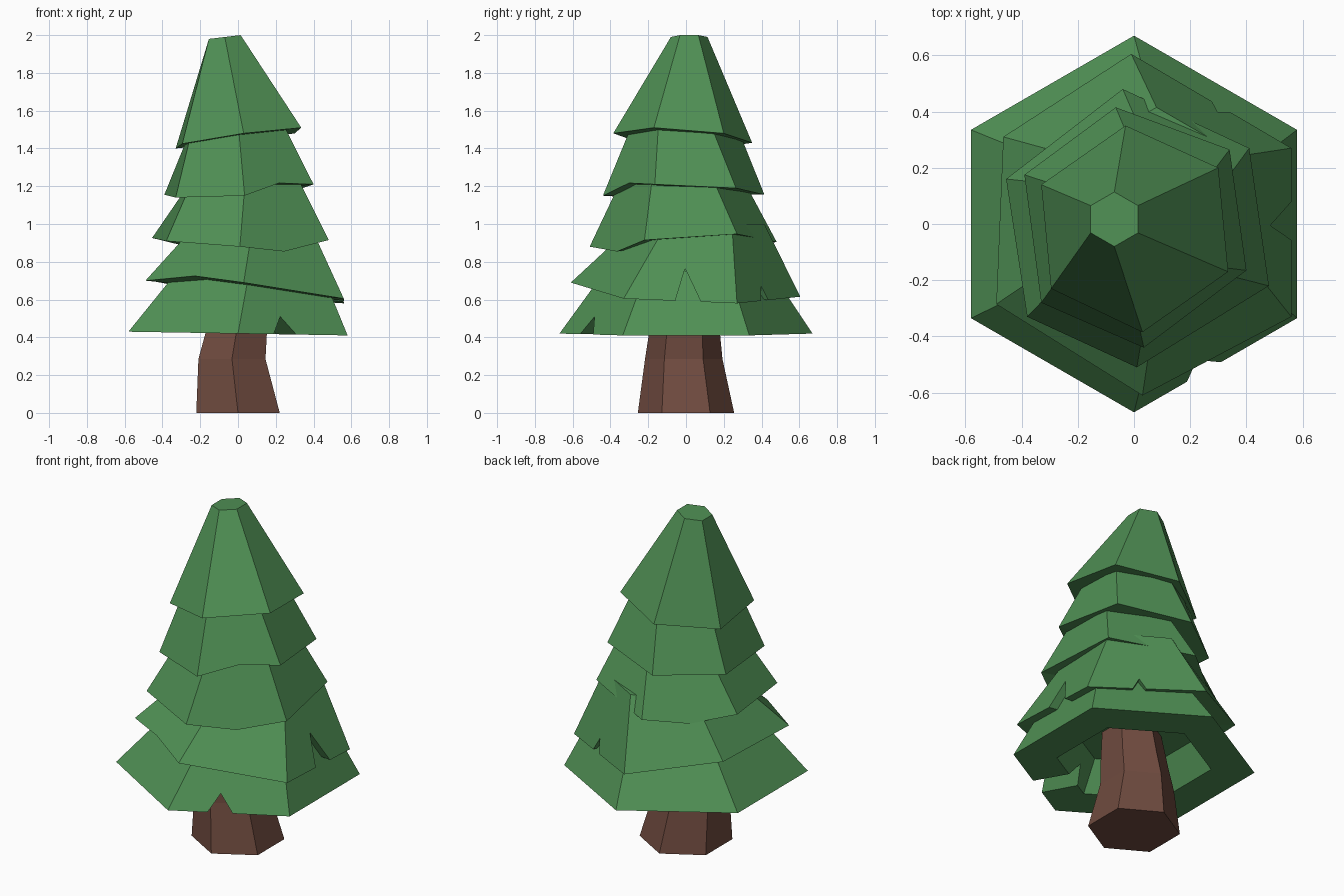
import bpy, bmesh, math
from mathutils import Vector

if "Cube" in bpy.data.objects:
    bpy.data.objects.remove(bpy.data.objects["Cube"])


def material(name, rgb):
    m = bpy.data.materials.new(name)
    m.diffuse_color = (*rgb, 1)
    m.use_nodes = True
    m.node_tree.nodes["Principled BSDF"].inputs["Base Color"].default_value = m.diffuse_color
    return m


GREEN = material("foliage_green", (0.08, 0.28, 0.09))
BROWN = material("bark_brown", (0.16, 0.07, 0.05))


def make_object(name, bm, mat=None):
    bmesh.ops.recalc_face_normals(bm, faces=bm.faces)
    me = bpy.data.meshes.new(name)
    bm.to_mesh(me)
    bm.free()
    ob = bpy.data.objects.new(name, me)
    bpy.context.collection.objects.link(ob)
    if mat:
        me.materials.append(mat)
    return ob


def hexagon(cx, cy, z, r, tilt=0.0):
    pts = []
    for i in range(6):
        a = math.radians(30 + 60 * i)
        dx = r * math.cos(a)
        pts.append(Vector((cx + dx, cy + r * math.sin(a), z + tilt * dx)))
    return pts


def bridge(bm, a, b):
    n = len(a)
    for i in range(n):
        j = (i + 1) % n
        bm.faces.new((a[i], a[j], b[j], b[i]))


def tier(name, rim, top, bends, recess):
    """Hexagonal skirt: sloped sides, flat underside ring, hollow recess."""
    bm = bmesh.new()
    rim = [Vector(p) for p in rim]
    centre = sum(rim, Vector()) / 6
    loop = []
    for i in range(6):
        loop.append(rim[i])
        if i in bends:                       # bent hem between two corners
            loop.append((rim[i] + rim[(i + 1) % 6]) / 2 + Vector((0, 0, bends[i])))
    outer = [bm.verts.new(p) for p in loop]
    inner = [bm.verts.new(centre + (p - centre) * 0.64) for p in loop]
    roof = [bm.verts.new(Vector((centre.x, centre.y, recess))
                         + (p - centre) * Vector((1, 1, 0)).x * 0.5) for p in loop]
    cap = [bm.verts.new(p) for p in hexagon(*top)]
    k = 0
    for i in range(6):
        span = 2 if i in bends else 1
        hem = [outer[(k + s) % len(outer)] for s in range(span + 1)]
        bm.faces.new(hem + [cap[(i + 1) % 6], cap[i]])
        k += span
    bridge(bm, outer, inner)
    bridge(bm, inner, roof)
    bm.faces.new(roof)
    bm.faces.new(cap)
    return make_object(name, bm, GREEN)


def notch(ob, x, y, angle, half_width, z0, z1, inward, lean=0.0):
    """Cut a triangular tear into the hem, along the outward direction."""
    a = math.radians(angle)
    out = Vector((math.cos(a), math.sin(a), 0))
    side = Vector((-out.y, out.x, 0))
    bm = bmesh.new()
    g = 1 + 0.15 / (z1 - z0)                 # extend wedge below the hem
    ends = []
    for d in (-inward, 0.2):
        c = Vector((x, y, 0)) + out * d
        apex = c + side * lean + Vector((0, 0, z1))
        corners = [c + side * s + Vector((0, 0, z0)) for s in (-half_width, half_width)]
        ends.append([bm.verts.new(p) for p in
                     [apex] + [apex + (q - apex) * g for q in corners]])
    bridge(bm, *ends)
    bm.faces.new(ends[0])
    bm.faces.new(ends[1])
    cutter = make_object("notch_cutter", bm)
    cutter.hide_render = True
    mod = ob.modifiers.new("notch", 'BOOLEAN')
    mod.operation = 'DIFFERENCE'
    mod.solver = 'EXACT'
    mod.object = cutter
    bpy.context.view_layer.objects.active = ob
    bpy.ops.object.modifier_apply(modifier=mod.name)
    bpy.data.objects.remove(cutter)


# trunk: bent hexagonal column
bm = bmesh.new()
rings = [[bm.verts.new(p) for p in hexagon(*s)] for s in (
    (0, 0, 0, 0.255), (-0.032, -0.012, 0.285, 0.205),
    (-0.01, -0.008, 0.42, 0.188), (0.02, 0, 0.64, 0.16))]
for lo, hi in zip(rings, rings[1:]):
    bridge(bm, lo, hi)
bm.faces.new(rings[0])
bm.faces.new(rings[-1])
make_object("trunk", bm, BROWN)

# foliage tiers: corners of the hem, then (x, y, z, radius, tilt) of the top
tier_1 = tier("foliage_bottom", hexagon(0, 0, 0.42, 0.67, -0.017),
              (0.06, 0.01, 0.75, 0.44), {}, 0.6)
tier_2 = tier("foliage_lower",
              [(0.56, 0.27, 0.58), (-0.01, 0.605, 0.615), (-0.465, 0.31, 0.70),
               (-0.49, -0.285, 0.70), (0.03, -0.61, 0.69), (0.56, -0.33, 0.605)],
              (0.08, 0.07, 1.0, 0.345), {3: 0.03}, 0.74)
tier("foliage_middle",
     [(0.41, 0.27, 0.947), (-0.04, 0.48, 0.905), (-0.455, 0.16, 0.926),
      (-0.38, -0.33, 0.91), (0.01, -0.51, 0.88), (0.48, -0.22, 0.915)],
     (0.04, -0.02, 1.25, 0.315), {1: -0.04, 4: -0.043}, 0.98)
tier("foliage_upper",
     [(0.34, 0.265, 1.19), (-0.065, 0.415, 1.155), (-0.39, 0.175, 1.155),
      (-0.33, -0.28, 1.14), (0.035, -0.44, 1.15), (0.40, -0.165, 1.21)],
     (0, -0.01, 1.54, 0.27), {4: 0.037}, 1.24)
tier("foliage_top",
     [(0.30, 0.20, 1.48), (-0.03, 0.35, 1.43), (-0.33, 0.14, 1.40),
      (-0.295, -0.23, 1.425), (0.03, -0.385, 1.48), (0.335, -0.17, 1.51)],
     (-0.07, 0.017, 1.99, 0.097, 0.12), {}, 1.54)

# torn notches in the two lowest hems
notch(tier_1, 0.25, -0.53, -60, 0.07, 0.415, 0.51, 0.3)
notch(tier_2, 0.56, 0.01, 0, 0.068, 0.59, 0.765, 0.2, -0.015)
notch(tier_2, 0.31, 0.42, 60, 0.04, 0.59, 0.67, 0.2)
